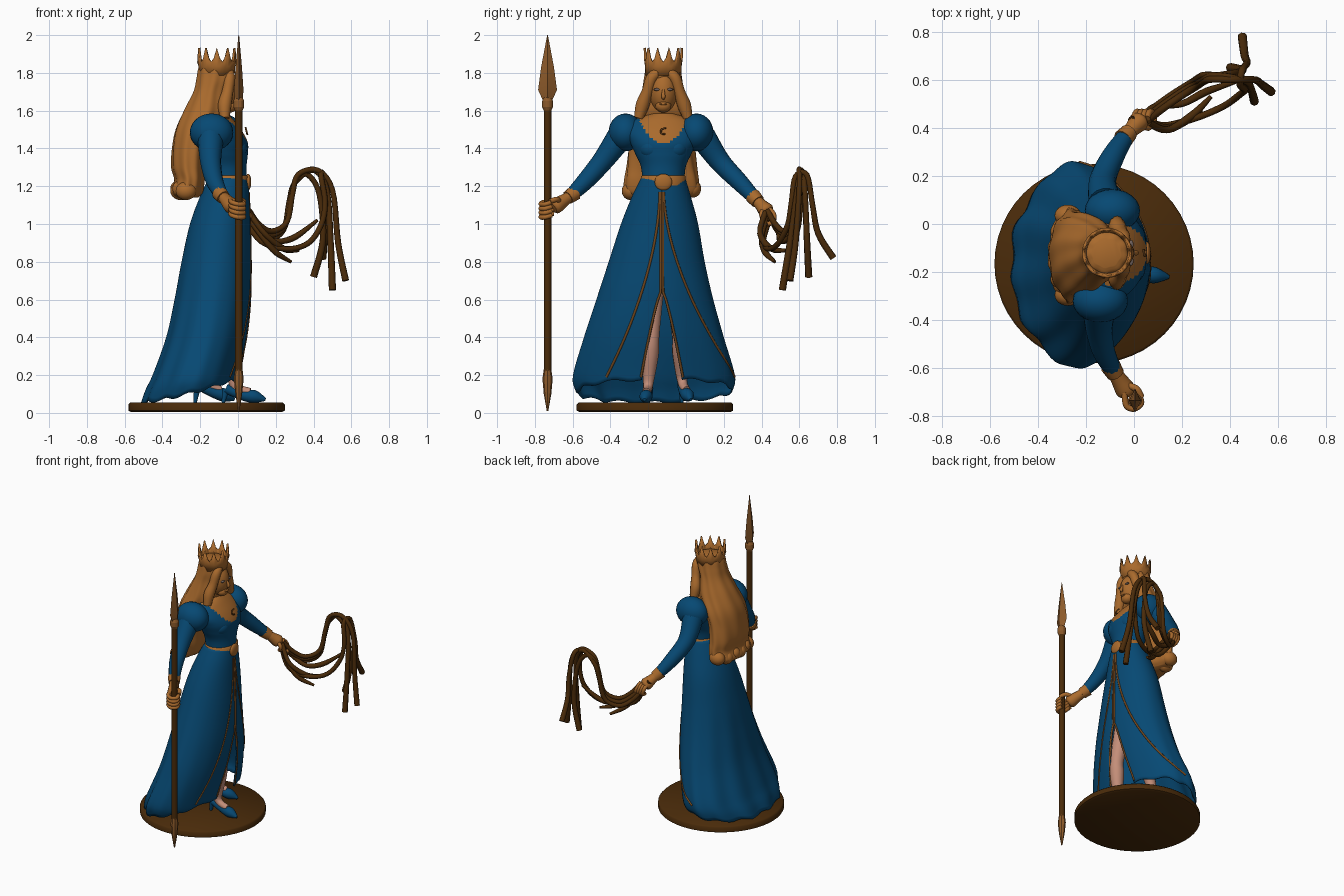
import bpy, bmesh
from math import sin, cos, pi, asin, radians
from mathutils import Vector

cube = bpy.data.objects.get("Cube")
if cube:
    bpy.data.objects.remove(cube)


def material(name, rgb):
    m = bpy.data.materials.new(name)
    m.use_nodes = True
    m.diffuse_color = (*rgb, 1)
    m.node_tree.nodes["Principled BSDF"].inputs["Base Color"].default_value = (*rgb, 1)
    return m


BLUE = material("blue cloth", (0.002, 0.066, 0.172))
GOLD = material("warm gold", (0.4, 0.145, 0.026))
BROWN = material("dark brown", (0.068, 0.024, 0.003))
TRIM = material("bronze trim", (0.16, 0.06, 0.012))
BRONZE = material("spear bronze", (0.27, 0.105, 0.024))
SKIN = material("pale skin", (0.55, 0.27, 0.19))
GREY = material("grey eyes", (0.16, 0.12, 0.11))


def add(name, mesh, mat, angle=50):
    obj = bpy.data.objects.new(name, mesh)
    bpy.context.collection.objects.link(obj)
    mesh.materials.append(mat)
    mesh.shade_smooth()
    mesh.set_sharp_from_angle(angle=radians(angle))
    return obj


def smooth(rows, steps):
    """Catmull-Rom interpolation of tuples."""
    rows = [Vector(r) for r in rows]
    out = []
    for i in range(len(rows) - 1):
        a, b, c, d = rows[max(i - 1, 0)], rows[i], rows[i + 1], rows[min(i + 2, len(rows) - 1)]
        for s in range(steps):
            t = s / steps
            out.append(b + (c - a) * (t / 2) + (a * 2 - b * 5 + c * 4 - d) * (t * t / 2)
                       + (b * 3 - a - c * 3 + d) * (t ** 3 / 2))
    return out + [rows[-1]]


def skin_rings(name, rings, mat, closed=True, caps=True, angle=50):
    bm = bmesh.new()
    vs = [[bm.verts.new(p) for p in r] for r in rings]
    n = len(vs[0])
    for a, b in zip(vs, vs[1:]):
        for i in range(n if closed else n - 1):
            j = (i + 1) % n
            bm.faces.new((a[i], a[j], b[j], b[i]))
    if caps:
        bm.faces.new(vs[0])
        bm.faces.new(vs[-1])
    bmesh.ops.recalc_face_normals(bm, faces=bm.faces)
    mesh = bpy.data.meshes.new(name)
    bm.to_mesh(mesh)
    bm.free()
    return add(name, mesh, mat, angle)


def loft(name, rows, mat, steps=6, n=32, wave=0, count=9, angle=50):
    """Stack of ellipses: z, centre x, centre y, radius x, radius y."""
    rings = []
    for z, cx, cy, rx, ry in (smooth(rows, steps) if steps > 1 else rows):
        ring = []
        for i in range(n):
            a = 2 * pi * i / n
            k = 1 + wave * sin(count * a + 9 * z)
            ring.append((cx + rx * k * cos(a), cy + ry * k * sin(a), z))
        rings.append(ring)
    return skin_rings(name, rings, mat, angle=angle)


def tube(name, points, radii, mat, steps=5, res=4):
    if isinstance(radii, (int, float)):
        radii = [radii] * len(points)
    cu = bpy.data.curves.new(name, "CURVE")
    cu.dimensions = "3D"
    cu.bevel_depth, cu.bevel_resolution, cu.use_fill_caps = 1, res, True
    pts = smooth([(*p, r) for p, r in zip(points, radii)], steps)
    sp = cu.splines.new("POLY")
    sp.points.add(len(pts) - 1)
    for q, p in zip(sp.points, pts):
        q.co, q.radius = (p[0], p[1], p[2], 1), p[3]
    tmp = bpy.data.objects.new(name, cu)
    bpy.context.collection.objects.link(tmp)
    mesh = bpy.data.meshes.new_from_object(tmp.evaluated_get(bpy.context.evaluated_depsgraph_get()))
    bpy.data.objects.remove(tmp)
    mesh.materials.clear()
    return add(name, mesh, mat)


def ball(name, c, r, mat):
    bm = bmesh.new()
    bmesh.ops.create_uvsphere(bm, u_segments=24, v_segments=14, radius=1)
    for v in bm.verts:
        v.co = Vector(c) + Vector(v.co[i] * r[i] for i in range(3))
    mesh = bpy.data.meshes.new(name)
    bm.to_mesh(mesh)
    bm.free()
    return add(name, mesh, mat)


# Base
loft("base", [(z, -0.166, -0.165, r, r) for z, r in ((0.005, .4), (.012, .414), (.045, .414), (.055, .404))],
     BROWN, steps=1, n=48)

# Skirt: open at the front slit, with a trailing hem
SKIRT = smooth([(1.25, -.05, -.12, .098, .11), (1.15, -.07, -.13, .125, .15), (1, -.095, -.14, .155, .2),
                (.8, -.115, -.155, .18, .25), (.6, -.135, -.165, .197, .305), (.4, -.168, -.17, .208, .365),
                (.2, -.225, -.17, .222, .422), (.12, -.25, -.17, .235, .41), (.03, -.27, -.17, .245, .36)], 8)
SLIT = -0.128


def section(z):
    for a, b in zip(SKIRT, SKIRT[1:]):
        if b[0] <= z <= a[0]:
            return a.lerp(b, (a[0] - z) / (a[0] - b[0]))
    return SKIRT[-1]


def skirt_point(a, z, out=0.0):
    _, cx, cy, rx, ry = section(z)
    t = max(0, 1 - z / 0.9)
    k = 1 + t * (0.035 * sin(12 * a) + 0.02 * sin(7 * a + 1)) * (0.35 - 0.65 * cos(a)) + out
    return Vector((cx + rx * k * cos(a), cy + ry * k * sin(a), z))


def front_angle(y, z):
    s = section(z)
    return asin(max(-1, min(1, (y - s[2]) / s[4])))


def slit_y(side, z):
    return SLIT + side * max(0, 0.64 - z) ** 0.8 * 0.195


rings = []
for r in range(49):
    ring = []
    for c in range(121):
        f = c / 120
        hem = 0.115 + 0.06 * cos(2 * pi * f) - 0.015 * sin(2 * pi * f) ** 2 + 0.008 * sin(22 * pi * f)
        z = 1.25 + (hem - 1.25) * r / 48
        a0, a1 = front_angle(slit_y(1, z), z), 2 * pi + front_angle(slit_y(-1, z), z)
        ring.append(skirt_point(a0 + (a1 - a0) * f, z))
    rings.append(ring)
skirt = skin_rings("skirt", rings, BLUE, closed=False, caps=False)
solid = skirt.modifiers.new("thickness", "SOLIDIFY")
solid.thickness, solid.offset = 0.008, 0

# Skirt trims
for side, label, spread in ((1, "left", .38), (-1, "right", .28)):
    inner, outer = [], []
    for i in range(25):
        t = i / 24
        z = 1.17 - 0.98 * t
        inner.append(skirt_point(front_angle(slit_y(side, z) + side * .006, z), z, .01))
        outer.append(skirt_point(front_angle(SLIT + side * (.01 + spread * t ** 1.75), z), z, .01))
    tube(label + "_slit_trim", inner, .007, TRIM, 1, 2)
    tube(label + "_overskirt_trim", outer, .007, TRIM, 1, 2)

# Bodice with bare neckline
bodice = loft("bodice", [(1.2, -.05, -.12, .097, .11), (1.3, -.055, -.12, .1, .118), (1.37, -.06, -.12, .112, .148),
                         (1.43, -.065, -.12, .117, .175), (1.49, -.085, -.125, .108, .19),
                         (1.55, -.1, -.125, .078, .15), (1.585, -.1, -.12, .045, .06)], BLUE, 10, 64)
bodice.data.materials.append(GOLD)
for p in bodice.data.polygons:
    d = abs(p.center.y + .12)
    if p.center.x > -.12 and p.center.z > 1.425 + 9 * (d - .03) ** 2 + .3 * d:
        p.material_index = 1
for side in (-1, 1):
    ball("bust", (-.012, -.12 + side * .06, 1.4), (.06, .068, .06), BLUE)
tube("pendant", [(.04, -.105, 1.51), (.043, -.13, 1.5), (.048, -.13, 1.48), (.05, -.11, 1.475)], .005, TRIM, 4, 2)

# Belt and buckle
loft("belt", [(z, -.05, -.12, .098 + e, .112 + e) for z, e in ((1.2, .002), (1.205, .008), (1.252, .006), (1.257, 0))],
     GOLD, 1, 40)
ball("buckle", (.054, -.12, 1.222), (.016, .046, .044), GOLD)

# Head and face
tube("neck", [(-.105, -.12, 1.53), (-.1, -.12, 1.64)], .042, GOLD)
ball("head", (-.09, -.12, 1.7), (.09, .076, .115), GOLD)
ball("chin", (-.042, -.12, 1.625), (.038, .042, .035), GOLD)
tube("nose", [(-.004, -.12, 1.71), (.009, -.12, 1.675), (.0, -.12, 1.662)], [.006, .011, .006], GOLD)
ball("mouth", (-.006, -.12, 1.635), (.008, .02, .006), GOLD)
for side in (-1, 1):
    ball("eye", (-.012, -.12 + side * .034, 1.712), (.01, .019, .007), GREY)

# Hair
loft("hair", [(1.85, -.115, -.12, .06, .06), (1.83, -.115, -.12, .09, .088), (1.77, -.123, -.12, .095, .1),
              (1.7, -.145, -.12, .09, .112), (1.6, -.172, -.12, .115, .142), (1.5, -.22, -.125, .11, .168),
              (1.4, -.25, -.13, .098, .175), (1.3, -.26, -.13, .092, .185), (1.23, -.255, -.13, .08, .195),
              (1.17, -.27, -.13, .085, .195), (1.14, -.27, -.13, .06, .15)], GOLD, 5, 66, .03)
for side in (-1, 1):
    tube("face_lock", [(x, -.12 + side * y, z) for x, y, z in
                       ((-.05, .015, 1.81), (-.045, .06, 1.775), (-.055, .085, 1.7), (-.07, .11, 1.63), (-.07, .13, 1.56))],
         [.025, .03, .03, .036, .025], GOLD)
for i in range(6):
    y = -.295 + .066 * i
    ball("curl", (-.275 - .03 * sin(pi * i / 5), y, 1.175 + .012 * (i % 2)), (.055, .045, .048), GOLD)

# Crown
rings = [[], [], []]
for i in range(40):
    a = pi * i / 20
    tip = (0, .018, .075, .018)[i % 4]
    for ring, r, z in zip(rings, (.094, .097, .104), (1.785, 1.835, 1.857 + tip)):
        ring.append((-.112 + r * cos(a), -.12 + r * sin(a), z))
crown = skin_rings("crown", rings, GOLD, caps=False)
solid = crown.modifiers.new("thickness", "SOLIDIFY")
solid.thickness = 0.012

# Arms, cuffs and hands
ARMS = {"right": ((-.14, -.32, 1.485), [(-.145, -.35, 1.46), (-.145, -.44, 1.335), (-.125, -.53, 1.23), (-.085, -.61, 1.15)],
                  (-.035, -.69, 1.095)),
        "left": ((-.09, .055, 1.485), [(-.12, .09, 1.46), (-.13, .18, 1.33), (-.085, .285, 1.22), (-.03, .37, 1.13)],
                 (.02, .425, 1.07))}
for label, (shoulder, arm, palm) in ARMS.items():
    ball(label + "_puff_sleeve", shoulder, (.115, .09, .1), BLUE)
    tube(label + "_sleeve", arm, [.07, .056, .047, .035], BLUE, 6, 6)
    w = Vector(arm[-1])
    d = (Vector(palm) - w).normalized()
    tube(label + "_cuff", [w - d * .03, w + d * .02], [.042, .037], GOLD)
    tube(label + "_palm", [w, w + d * .05, Vector(palm), Vector(palm) + d * .02], [.028, .034, .042, .028], GOLD)
for i in range(4):
    z = 1.115 - .023 * i
    tube("right_finger", [(-.04, -.7, z + .01), (-.032, -.755, z), (.0, -.768, z - .01), (.03, -.745, z - .01),
                          (.022, -.712, z)], .0125, GOLD)
    o = .018 * i
    tube("left_finger", [(.0 + o, .44, 1.08), (.01 + o, .465, 1.05), (.025 + o, .46, 1.01), (.03 + o, .43, 1.0)],
         .013, GOLD)
tube("right_thumb", [(-.03, -.67, 1.12), (.01, -.685, 1.13), (.03, -.72, 1.12)], .014, GOLD)
tube("left_thumb", [(.03, .41, 1.08), (.06, .4, 1.05), (.06, .41, 1.02)], .013, GOLD)

# Spear
SX, SY = .004, -.733
tube("spear_shaft", [(SX, SY, .18), (SX, SY, 1.64)], .02, BROWN, 1)
for name, sides, rows in (
        ("spear_collar", 16, [(1.6, .02, .02), (1.62, .029, .029), (1.65, .029, .029), (1.67, .02, .02)]),
        ("spear_head", 4, [(1.64, .02, .018), (1.71, .025, .05), (1.83, .017, .034), (2, .002, .002)]),
        ("spear_butt", 8, [(.01, .004, .004), (.1, .018, .02), (.18, .026, .027), (.23, .02, .02)])):
    loft(name, [(z, SX, SY, rx, ry) for z, rx, ry in rows], BRONZE, 1, sides, angle=20)

# Many-tailed whip
tube("whip_grip", [(-.01, .43, 1.1), (.03, .44, 1.05), (.07, .44, 1.01)], .018, BROWN)
HIGH = [(.05, .44, 1.05), (.1, .48, .98), (.17, .53, .94), (.25, .58, .99), (.28, .6, 1.14), (.31, .61, 1.24)]
LOW = [(.05, .43, 1.04), (.13, .4, .93), (.26, .43, .89), (.38, .48, .92), (.45, .53, 1.02), (.47, .55, 1.14)]
TAILS = [(HIGH, [(.4, .61, 1.285), (.47, .59, 1.18), (.49, .55, .9), (.5, .51, .65)]),
         (HIGH, [(.37, .62, 1.26), (.43, .63, 1.16), (.45, .64, .92), (.4, .65, .72)]),
         (HIGH, [(.42, .6, 1.285), (.5, .6, 1.18), (.53, .58, .9), (.57, .55, .7)]),
         (LOW, [(.44, .58, 1.25), (.45, .64, 1.26), (.47, .67, 1.1), (.46, .7, .95), (.45, .78, .82)]),
         (LOW[:2], [(.2, .42, .85), (.28, .47, .8)]), (LOW[:2], [(.24, .45, .87), (.32, .53, .86)]),
         (HIGH[:2], [(.2, .5, .91), (.3, .55, .93), (.42, .59, 1.02)])]
for i, (stem, tail) in enumerate(TAILS):
    o = Vector((.009, -.009, .022)) * (i % 3 - 1)
    pts = [Vector(p) + o for p in stem] + [Vector(p) for p in tail]
    tube("whip_tail", pts, [.015] * (len(pts) - 2) + [.017, .019 if len(pts) > 6 else .009], BROWN, 5, 2)

# Legs and heeled shoes
for label, hip, knee, ankle, toe in (
        ("right", (-.07, -.17, .75), (-.01, -.185, .42), (-.02, -.2, .15), (.145, -.22, .07)),
        ("left", (-.13, -.06, .75), (-.11, -.03, .42), (-.17, -.02, .17), (-.02, .025, .07))):
    H, K, A, T = map(Vector, (hip, knee, ankle, toe))
    heel = A + (A - T) * .05 + Vector((-.035, 0, -.025))
    tube(label + "_leg", [H, K, K.lerp(A, .4), A, A.lerp(T, .5)], [.065, .046, .048, .027, .022], SKIN)
    tube(label + "_shoe", [heel, A.lerp(T, .25) - Vector((0, 0, .035)), A.lerp(T, .65) - Vector((0, 0, .012)), T],
         [.026, .028, .034, .008], BLUE)
    tube(label + "_heel", [heel, (heel.x - .015, heel.y, .055)], [.02, .009], BLUE)
